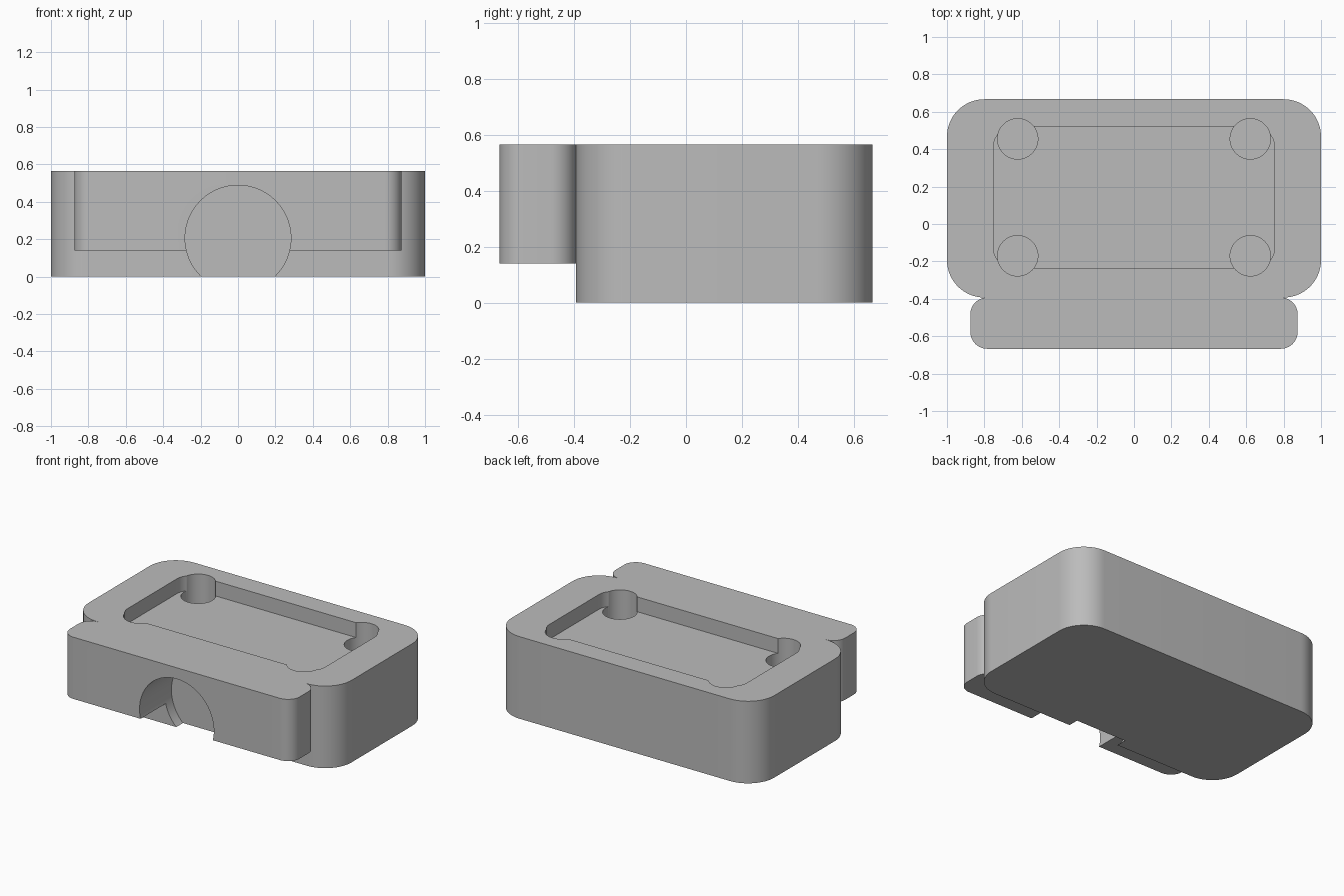
import bpy, math

cube = bpy.data.objects.get("Cube")
if cube:
    bpy.data.objects.remove(cube, do_unlink=True)

grey = bpy.data.materials.new("plain_grey")
grey.use_nodes = True
colour = (0.5, 0.5, 0.5, 1)
grey.diffuse_color = colour
grey.node_tree.nodes["Principled BSDF"].inputs["Base Color"].default_value = colour


def prism(name, outline, z0, z1):
    """Extrude a closed outline upwards from z0 to z1."""
    n = len(outline)
    verts = [(x, y, z) for z in (z0, z1) for x, y in outline]
    faces = [tuple(reversed(range(n))), tuple(range(n, 2 * n))]
    faces += [(i, (i + 1) % n, n + (i + 1) % n, n + i) for i in range(n)]
    mesh = bpy.data.meshes.new(name)
    mesh.from_pydata(verts, [], faces)
    mesh.materials.append(grey)
    obj = bpy.data.objects.new(name, mesh)
    bpy.context.collection.objects.link(obj)
    return obj


def rounded(half_x, y0, y1, r, steps=16):
    """Rectangle outline with rounded corners, counter-clockwise."""
    corners = [(half_x - r, y1 - r), (r - half_x, y1 - r),
               (r - half_x, y0 + r), (half_x - r, y0 + r)]
    return [(cx + r * math.cos(a), cy + r * math.sin(a))
            for q, (cx, cy) in enumerate(corners)
            for a in ((q + i / steps) * math.pi / 2 for i in range(steps + 1))]


def circle(cx, cy, r, n=64):
    return [(cx + r * math.cos(math.tau * i / n), cy + r * math.sin(math.tau * i / n))
            for i in range(n)]


def cut(target, cutter):
    mod = target.modifiers.new(cutter.name, 'BOOLEAN')
    mod.operation = 'DIFFERENCE'
    mod.solver = 'EXACT'
    mod.object = cutter
    bpy.ops.object.select_all(action='DESELECT')
    bpy.context.view_layer.objects.active = target
    target.select_set(True)
    bpy.ops.object.modifier_apply(modifier=mod.name)


# Main body and the raised block along its front
body = prism("body", rounded(1, -0.393, 0.667, 0.2), 0, 0.565)
block = prism("front_block", rounded(0.875, -0.667, -0.393, 0.09), 0.14, 0.565)

# Shallow pocket in the top with a round hole in each corner
cutters = [prism("pocket_cutter", rounded(0.752, -0.235, 0.52, 0.11), 0.463, 0.7)]
for x in (-0.622, 0.622):
    for y in (-0.17, 0.455):
        cutters.append(prism("hole_cutter", circle(x, y, 0.108), 0.25, 0.7))

# Round opening from the front, ending just inside the body
opening = prism("opening_cutter", circle(0, 0, 0.283, 96), 0, 0.6)
opening.rotation_euler.x = math.pi / 2
opening.location = (0, -0.32, 0.205)
bpy.context.view_layer.update()

for cutter in cutters + [opening]:
    cut(body, cutter)
cut(block, opening)
for cutter in cutters + [opening]:
    bpy.data.objects.remove(cutter, do_unlink=True)

# Smooth the round walls, keep the edges sharp
bpy.ops.object.select_all(action='DESELECT')
for obj in (body, block):
    obj.select_set(True)
bpy.context.view_layer.objects.active = body
bpy.ops.object.shade_smooth_by_angle(angle=math.radians(30))
